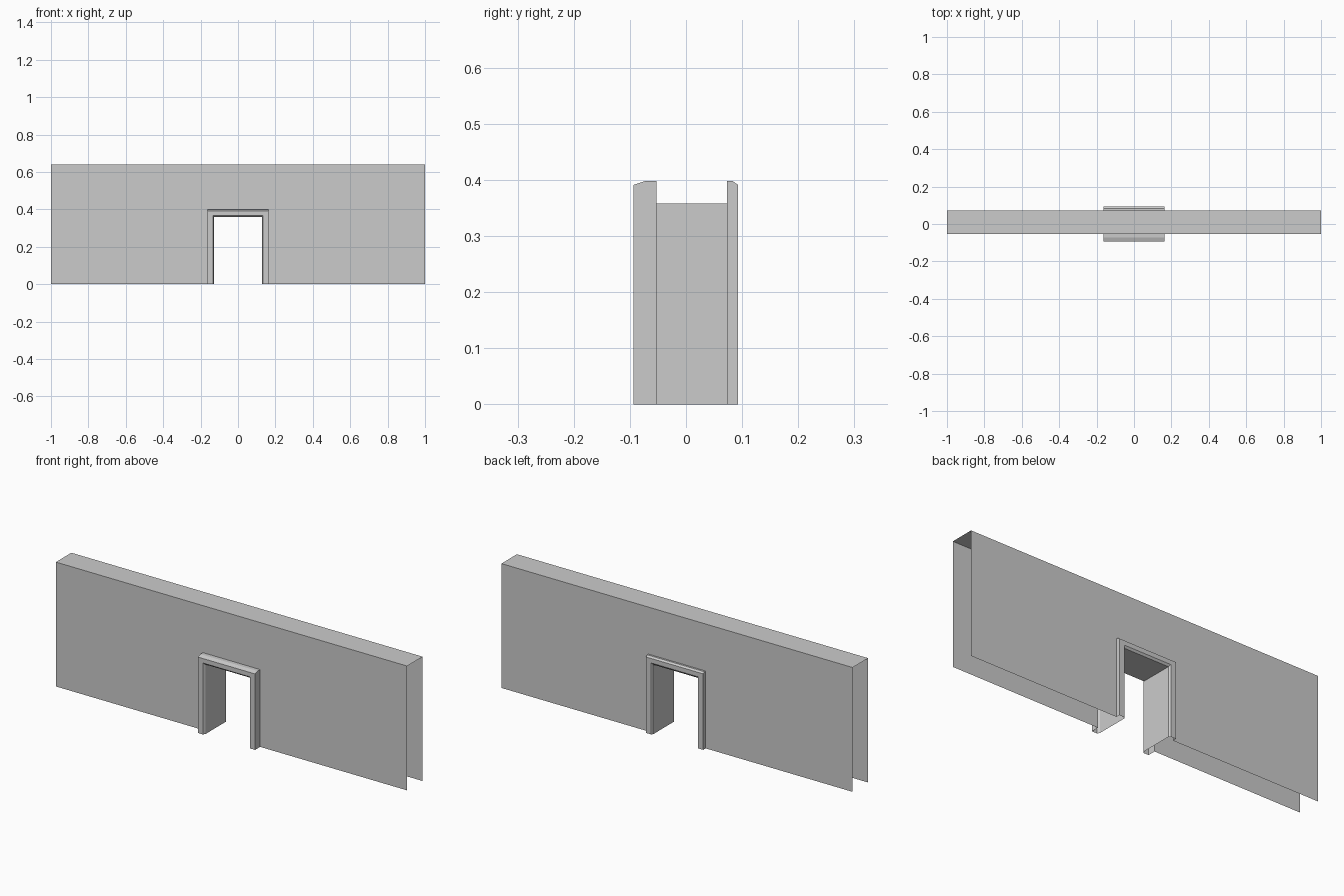
import bpy

if "Cube" in bpy.data.objects:
    bpy.data.objects.remove(bpy.data.objects["Cube"])

FRONT, BACK = -0.053, 0.073
TOP = 0.64
OUT_X, OUT_Z = 0.163, 0.398


def make_object(name, verts, faces):
    mesh = bpy.data.meshes.new(name)
    mesh.from_pydata(verts, [], faces)
    mesh.update()
    obj = bpy.data.objects.new(name, mesh)
    bpy.context.collection.objects.link(obj)
    return obj


def sheet(y, flip):
    # wall outline as one face with the doorway notch
    pts = [(-1, 0), (-OUT_X, 0), (-OUT_X, OUT_Z), (OUT_X, OUT_Z),
           (OUT_X, 0), (1, 0), (1, TOP), (-1, TOP)]
    order = list(range(8))
    return [(x, y, z) for x, z in pts], order[::-1] if flip else order


# Wall: front and back sheets joined by the top, open at ends and below
front_v, front_f = sheet(FRONT, False)
back_v, back_f = sheet(BACK, True)
make_object("wall", front_v + back_v,
            [front_f, [i + 8 for i in back_f], [7, 6, 14, 15]])

# Door frame: section (half width, height, depth) from front trim
# through the lining to back trim, swept as an arch
section = [
    (OUT_X, OUT_Z, FRONT), (OUT_X, OUT_Z, -0.073), (OUT_X, 0.391, -0.094),
    (0.134, 0.368, -0.094), (0.127, 0.358, -0.083),
    (0.127, 0.358, 0.085), (0.134, 0.368, 0.093),
    (OUT_X, 0.391, 0.093), (OUT_X, OUT_Z, 0.083), (OUT_X, OUT_Z, BACK),
]
verts, faces = [], []
for x, z, y in section:
    verts += [(-x, y, 0), (-x, y, z), (x, y, z), (x, y, 0)]
for i in range(len(section) - 1):
    for j in range(3):
        a = i * 4 + j
        faces.append([a, a + 4, a + 5, a + 1])
frame = make_object("door_frame", verts, faces)
frame.data.flip_normals()
